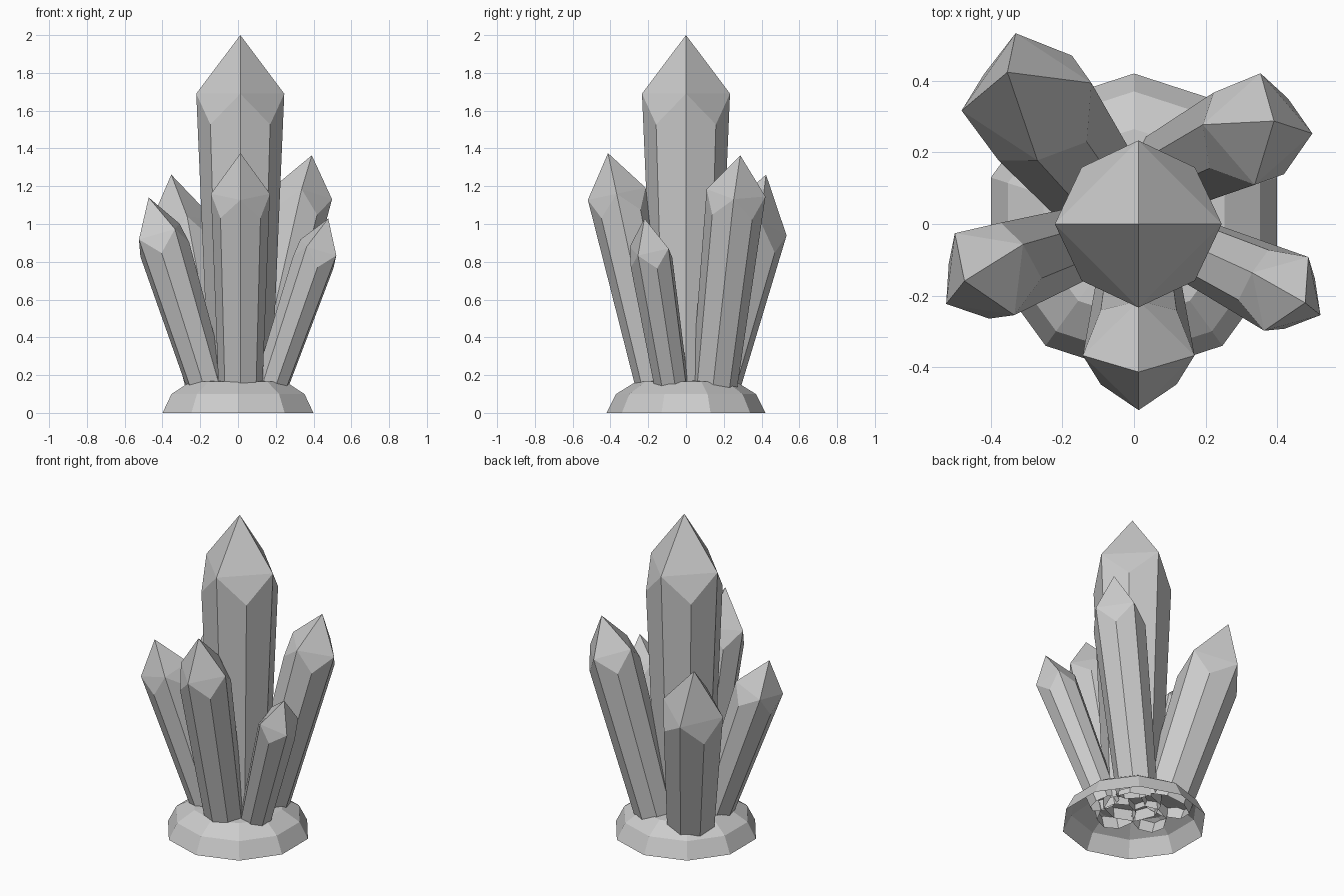
import bpy
import bmesh
from math import cos, sin, pi, radians
from mathutils import Vector

cube = bpy.data.objects.get("Cube")
if cube:
    bpy.data.objects.remove(cube)

stone = bpy.data.materials.new("pale_grey_stone")
stone.use_nodes = True
stone.diffuse_color = (0.6, 0.6, 0.6, 1)
stone.node_tree.nodes["Principled BSDF"].inputs["Base Color"].default_value = (0.6, 0.6, 0.6, 1)


def finish(name, bm):
    bmesh.ops.recalc_face_normals(bm, faces=bm.faces)
    mesh = bpy.data.meshes.new(name)
    bm.to_mesh(mesh)
    bm.free()
    mesh.materials.append(stone)
    bpy.context.collection.objects.link(bpy.data.objects.new(name, mesh))


def bridge(bm, low, high):
    n = len(low)
    for i in range(n):
        j = (i + 1) % n
        bm.faces.new((low[i], low[j], high[j], high[i]))


def crystal(name, foot, shoulder, radius, foot_radius, tip_height, turn):
    """Eight-sided shaft widening upwards, under a four-sided point."""
    bm = bmesh.new()
    foot, shoulder = Vector(foot), Vector(shoulder)
    axis = (shoulder - foot).normalized()
    # Cross axes perpendicular to the shaft, turned about it
    a = Vector((cos(radians(turn)), sin(radians(turn)), 0))
    u = (a - axis * a.dot(axis)).normalized()
    v = axis.cross(u)
    low, high = [], []
    for i in range(8):
        out = u * cos(i * pi / 4) + v * sin(i * pi / 4)
        low.append(bm.verts.new(foot + out * foot_radius))
        # Every other corner sits lower, where the point's faces run down
        drop, r = (0.7 * radius, radius * 0.96) if i % 2 else (0, radius)
        high.append(bm.verts.new(shoulder + out * r - axis * drop))
    bridge(bm, low, high)
    tip = bm.verts.new(shoulder + axis * tip_height)
    for i in range(0, 8, 2):
        p, q, s = high[i], high[i + 1], high[(i + 2) % 8]
        bm.faces.new((p, s, tip))
        bm.faces.new((p, q, s))
    finish(name, bm)


# Ten-sided rock base, open underneath
bm = bmesh.new()
rings = []
for r, z in ((0.42, 0), (0.37, 0.1), (0.265, 0.165)):
    rings.append([bm.verts.new((r * sin(i * pi / 5), r * cos(i * pi / 5), z)) for i in range(10)])
for low, high in zip(rings, rings[1:]):
    bridge(bm, low, high)
peak = bm.verts.new((0, 0, 0.18))
for i in range(10):
    bm.faces.new((rings[-1][i], rings[-1][(i + 1) % 10], peak))
finish("rock_base", bm)

# Upright middle crystal and five leaning ones around it
crystal("main_crystal", (0.012, 0, 0.1), (0.012, 0, 1.69), 0.233, 0.165, 0.31, 0)
crystal("front_crystal", (0.013, -0.14, 0.1), (0.013, -0.367, 1.16), 0.156, 0.115, 0.22, -90)
crystal("back_left_crystal", (0.1, 0.145, 0.1), (0.345, 0.265, 1.165), 0.157, 0.12, 0.205, -3)
crystal("back_right_crystal", (-0.125, 0.13, 0.1), (-0.30, 0.355, 0.99), 0.187, 0.145, 0.285, 102)
crystal("front_right_crystal", (-0.15, -0.05, 0.1), (-0.417, -0.14, 0.96), 0.142, 0.105, 0.19, 216)
crystal("front_left_crystal", (0.16, -0.07, 0.1), (0.425, -0.195, 0.875), 0.12, 0.09, 0.165, -31)
